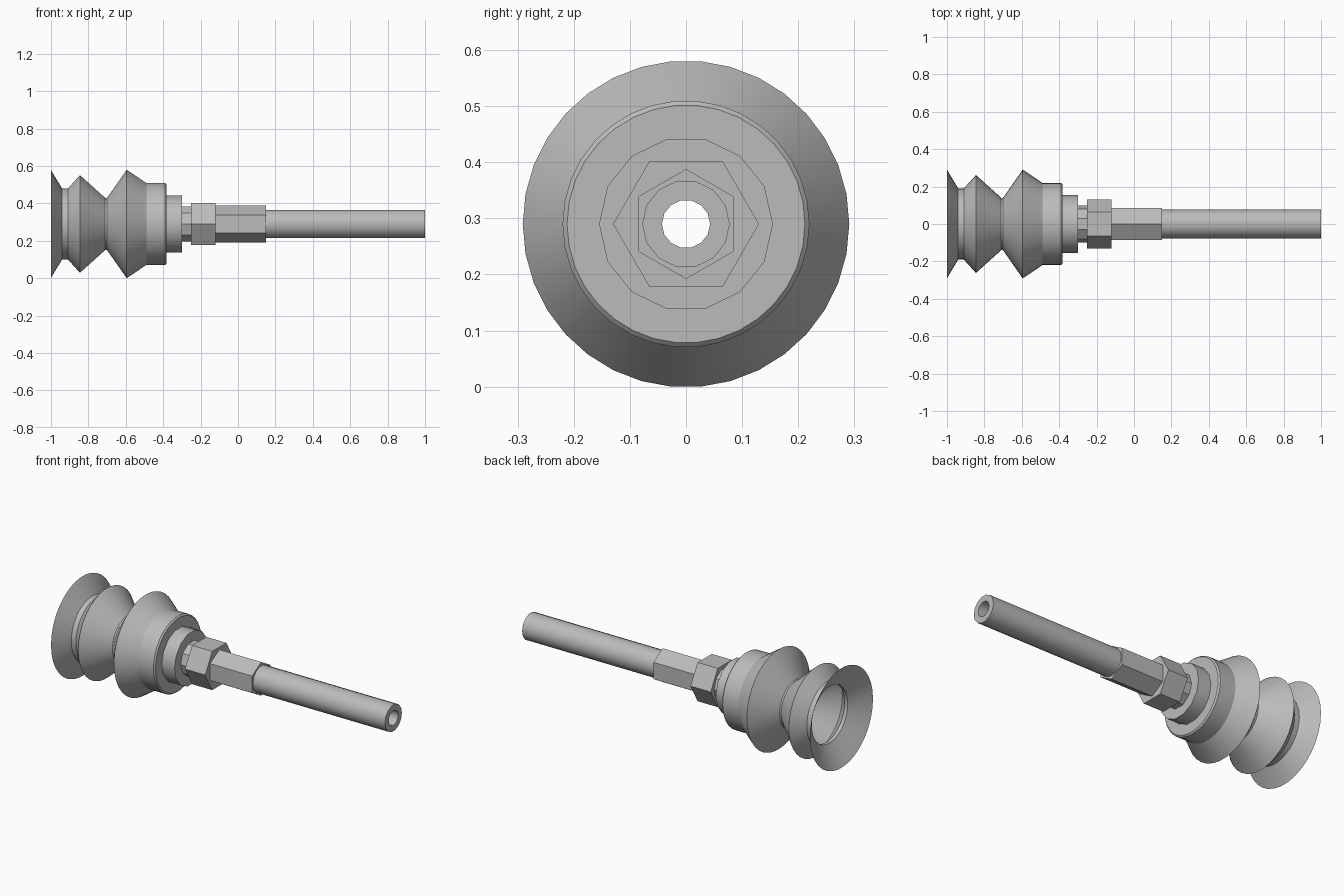
import bpy, bmesh, math

if "Cube" in bpy.data.objects:
    bpy.data.objects.remove(bpy.data.objects["Cube"], do_unlink=True)

AXIS_Z = 0.29

grey = bpy.data.materials.new("light_grey")
grey.use_nodes = True
colour = (0.5, 0.5, 0.5, 1)
grey.diffuse_color = colour
grey.node_tree.nodes["Principled BSDF"].inputs["Base Color"].default_value = colour


def lathe(name, profile, sides, flat_top=True, smooth=True):
    """Spin a closed (x, radius) loop around the long axis."""
    bm = bmesh.new()
    rings = []
    for i in range(sides):
        a = math.tau * (i + (0.5 if flat_top else 0)) / sides
        rings.append([bm.verts.new((x, r * math.sin(a), AXIS_Z + r * math.cos(a)))
                      for x, r in profile])
    n = len(profile)
    for i in range(sides):
        p, q = rings[i], rings[(i + 1) % sides]
        for j in range(n):
            k = (j + 1) % n
            bm.faces.new((p[j], p[k], q[k], q[j]))
    bmesh.ops.recalc_face_normals(bm, faces=bm.faces)
    mesh = bpy.data.meshes.new(name)
    bm.to_mesh(mesh)
    bm.free()
    mesh.materials.append(grey)
    ob = bpy.data.objects.new(name, mesh)
    bpy.context.collection.objects.link(ob)
    if smooth:
        bpy.ops.object.select_all(action='DESELECT')
        ob.select_set(True)
        bpy.context.view_layer.objects.active = ob
        bpy.ops.object.shade_smooth_by_angle(angle=math.radians(30))
    return ob


def sleeve(name, x0, x1, outer, inner, sides, **kw):
    return lathe(name, [(x0, inner), (x0, outer), (x1, outer), (x1, inner)], sides, **kw)


# Hollow bellows cup: outside from lip to shoulder, then back along the inside
outside = [(-1, 0.29), (-0.94, 0.19), (-0.91, 0.19), (-0.845, 0.262),
           (-0.71, 0.14), (-0.70, 0.14), (-0.595, 0.291), (-0.49, 0.22),
           (-0.39, 0.22), (-0.382, 0.212), (-0.382, 0.06)]
inside = [(-0.44, 0.06), (-0.44, 0.17), (-0.49, 0.19), (-0.595, 0.255),
          (-0.695, 0.115), (-0.715, 0.115), (-0.845, 0.23), (-0.905, 0.165),
          (-0.925, 0.165)]
lathe("bellows_cup", outside + inside, 34)

# Fitting: collar, neck, lock nut and hexagonal connector
sleeve("collar", -0.39, -0.30, 0.155, 0.06, 14)
sleeve("neck", -0.31, -0.24, 0.099, 0.06, 10)
sleeve("lock_nut", -0.25, -0.12, 0.13, 0.06, 6, smooth=False)
sleeve("hex_connector", -0.13, 0.15, 0.098, 0.06, 6, flat_top=False, smooth=False)

# Hose with the bore running right through to the cup
sleeve("hose", -0.435, 1, 0.078, 0.043, 14)
